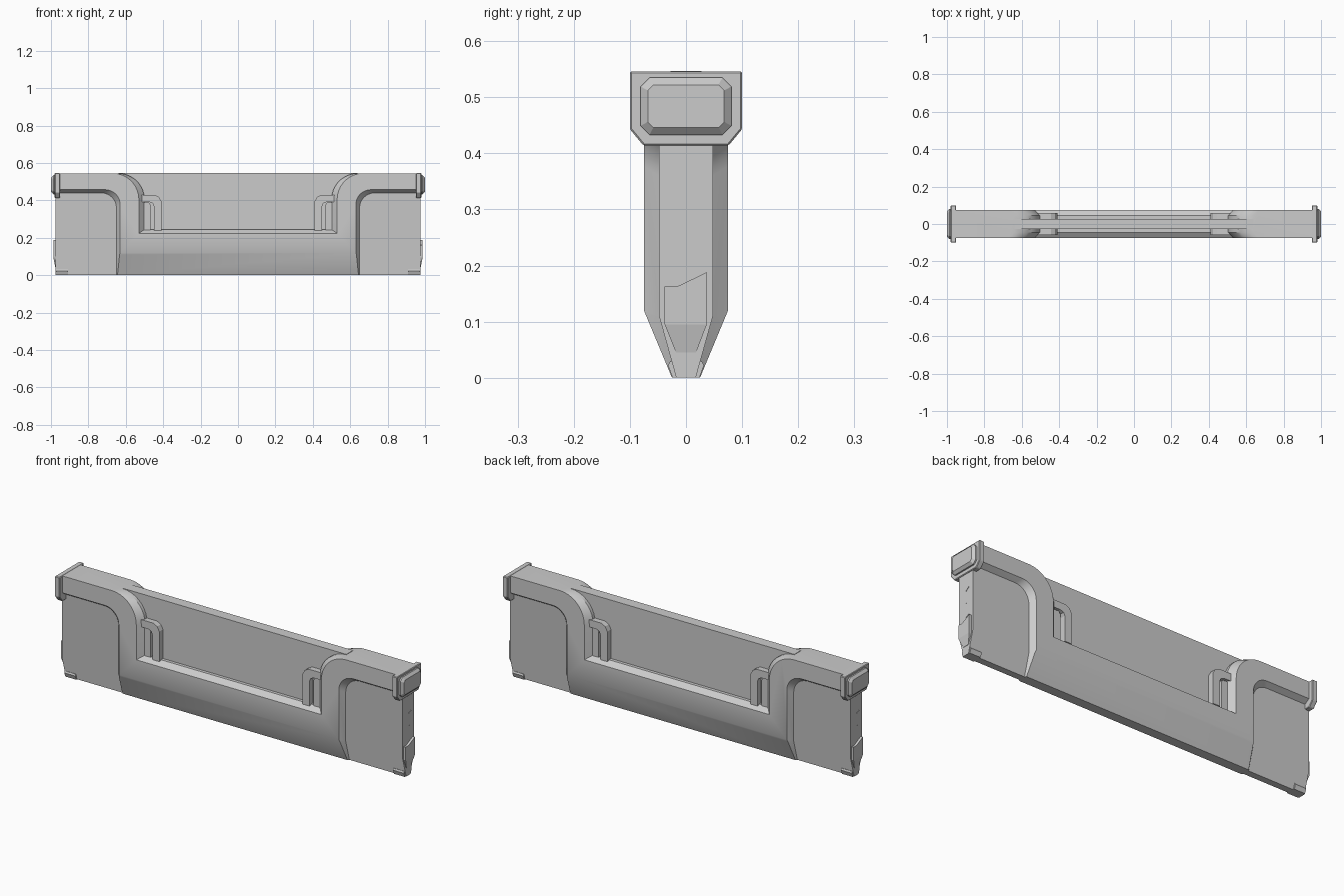
import bpy, bmesh
from math import sin, cos, pi, radians
from mathutils import Matrix

if "Cube" in bpy.data.objects:
    bpy.data.objects.remove(bpy.data.objects["Cube"])


def make(name, rings):
    """Solid lofted through closed rings of (x, y, z) points."""
    bm = bmesh.new()
    loops = [[bm.verts.new(p) for p in r] for r in rings]
    n = len(loops[0])
    for a, b in zip(loops, loops[1:]):
        for i in range(n):
            j = (i + 1) % n
            bm.faces.new((a[i], a[j], b[j], b[i]))
    bm.faces.new(loops[0])
    bm.faces.new(loops[-1])
    bmesh.ops.recalc_face_normals(bm, faces=bm.faces)
    me = bpy.data.meshes.new(name)
    bm.to_mesh(me)
    bm.free()
    ob = bpy.data.objects.new(name, me)
    bpy.context.collection.objects.link(ob)
    return ob


def along_x(name, prof, x0, x1):
    return make(name, [[(x, y, z) for y, z in prof] for x in (x0, x1)])


def along_y(name, prof, y0, y1):
    return make(name, [[(x, y, z) for x, z in prof] for y in (y0, y1)])


def mirrored(prof):
    return prof + [(-y, z) for y, z in reversed(prof)]


def both_ends(ob):
    """Repeat an end part on the opposite end, turned half around."""
    c = ob.copy()
    c.data = ob.data.copy()
    c.data.transform(Matrix.Rotation(pi, 4, 'Z'))
    bpy.context.collection.objects.link(c)
    return c


# Main shell: tapered cross-section
body = along_x("barrier_body", mirrored([(.025, 0), (.075, .12), (.075, .545)]), -.975, .975)

# Notch cutter: U shape with rounded shoulders, chamfered to both faces
def notch(d):
    right = [(.5 + d, .245 - .7 * d), (.5 + d, .405)]
    for i in range(1, 10):
        a = pi - i * pi / 18
        right.append((.64 + d + .14 * cos(a), .405 + .14 * sin(a)))
    right.append((.64 + d, .6))
    return mirrored(right)

cutters = [make("notch_cutter", [[(x, y, z) for x, z in notch(d)]
           for y, d in ((-.105, .06), (-.045, 0), (.045, 0), (.105, .06))])]

# End recess cutters: rounded corner, sloped edge, following the taper
def recess(x0, zt, depth, low):
    r = .08
    pts = [(x0, low, -.012), (x0, depth, .11), (x0, depth, zt - r)]
    for i in range(1, 9):
        a = pi - i * pi / 16
        pts.append((x0 + r + r * cos(a), depth, zt - r + r * sin(a)))
    return pts + [(1.1, depth, zt), (1.1, depth, .11), (1.1, low, -.012)]

for sx in (1, -1):
    for sy in (1, -1):
        rings = [recess(.65, .44, .048, .014), recess(.61, .475, .102, .052)]
        cutters.append(make("recess_cutter", [[(x * sx, y * sy, z) for x, y, z in r] for r in rings]))

for c in cutters:
    c.hide_render = True
    m = body.modifiers.new("cut", 'BOOLEAN')
    m.operation = 'DIFFERENCE'
    m.solver = 'EXACT'
    m.object = c
bpy.context.view_layer.objects.active = body
body.select_set(True)
bpy.ops.object.convert(target='MESH')
for c in cutters:
    bpy.data.objects.remove(c)
bpy.ops.object.shade_smooth_by_angle(angle=radians(25))

# Centre panel standing in the notch
along_x("centre_panel", mirrored([(.028, .2), (.028, .547)]), -.64, .64)

# End caps
cap = along_x("end_cap", mirrored([(.076, .414), (.1, .443), (.1, .546)]), .952, .98)
bv = cap.modifiers.new("bevel", 'BEVEL')
bv.width = .003
bv.segments = 1
both_ends(cap)

# Knob on each cap: octagon with sloped rim
def octagon(x, w, h, c):
    q = [(w, -h + c), (w, h - c), (w - c, h), (-w + c, h), (-w, h - c), (-w, -h + c), (-w + c, -h), (w - c, -h)]
    return [(x, y, .484 + z) for y, z in q]

both_ends(make("end_knob", [octagon(.97, .081, .051, .016), octagon(.987, .081, .051, .016),
                            octagon(.999, .068, .038, .01)]))

# Lower end plates: flat upper part and sloped lower part
both_ends(along_x("end_plate", [(-.038, .163), (-.015, .163), (.037, .188), (.037, .095), (-.038, .095)], .97, .987))
both_ends(make("end_plate_toe", [
    [(.97, -.038, .095), (.97, .037, .095), (.97, .018, .045), (.97, -.018, .045)],
    [(.987, -.038, .095), (.987, .037, .095), (.977, .018, .045), (.977, -.018, .045)]]))

# Slanted inlays on the end faces
for k, prof in enumerate((
        [(0, .4), (.022, .388), (.022, .34), (0, .324)],
        [(0, .32), (.022, .33), (.022, .253), (0, .265)],
        [(0, .26), (.022, .25), (.022, .2), (0, .188)])):
    both_ends(along_x("end_inlay_%d" % k, prof, .97, .977))

# Paired feet under each end
for s in (1, -1):
    both_ends(along_x("foot", [(.009 * s, 0), (.024 * s, 0), (.032 * s, .022), (.028 * s, .03), (.009 * s, .03)], .91, .972))

# Arched brackets beside the shoulders, on both faces
arch = [(.41, .24), (.41, .395), (.422, .418), (.445, .43), (.52, .43),
        (.52, .392), (.475, .392), (.457, .385), (.45, .37), (.45, .24)]
post = [(.467, .24), (.467, .375), (.475, .388), (.51, .388), (.51, .24)]
for s in (1, -1):
    both_ends(along_y("bracket_arch", arch, .02 * s, .058 * s))
    both_ends(along_y("bracket_post", post, .02 * s, .048 * s))
